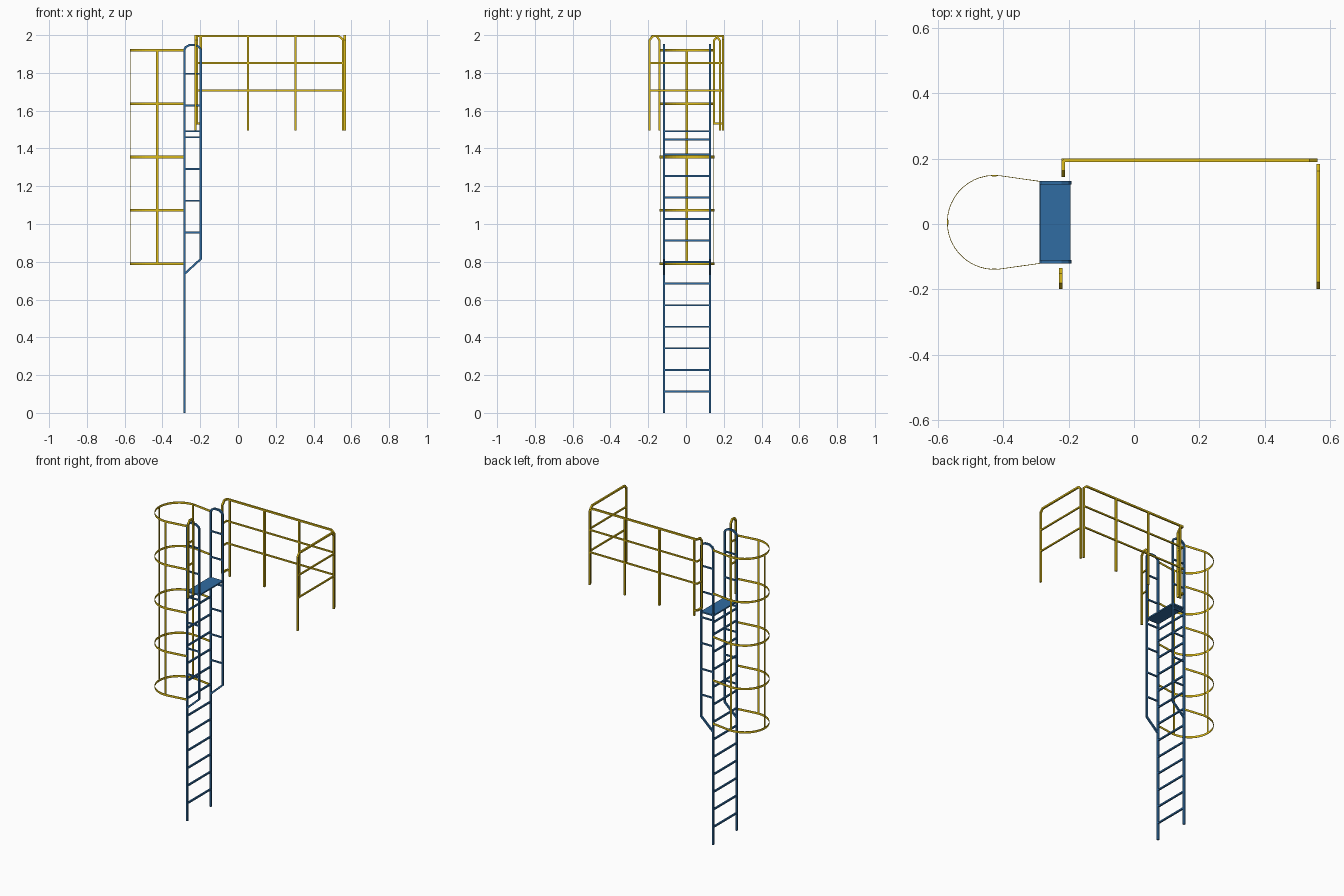
import bpy, bmesh, math
from mathutils import Vector

if "Cube" in bpy.data.objects:
    bpy.data.objects.remove(bpy.data.objects["Cube"])


def material(name, color):
    m = bpy.data.materials.new(name)
    m.diffuse_color = color
    m.use_nodes = True
    m.node_tree.nodes["Principled BSDF"].inputs["Base Color"].default_value = m.diffuse_color
    return m


BLUE = material("blue_paint", (0.03, 0.15, 0.36, 1))
GOLD = material("yellow_paint", (0.72, 0.5, 0.01, 1))


def add_object(name, bm, mat):
    bmesh.ops.recalc_face_normals(bm, faces=bm.faces)
    me = bpy.data.meshes.new(name)
    bm.to_mesh(me)
    bm.free()
    me.materials.append(mat)
    ob = bpy.data.objects.new(name, me)
    bpy.context.collection.objects.link(ob)
    return ob


def bars(name, paths, r, mat):
    """Square tubes with mitred corners along planar paths, as one mesh."""
    bm = bmesh.new()
    for path in paths:
        pts = [Vector(p) for p in path]
        dirs = [(b - a).normalized() for a, b in zip(pts, pts[1:])]
        # normal of the plane the path lies in
        n = Vector((0, 0, 0))
        for d in dirs[1:]:
            n = dirs[0].cross(d)
            if n.length > 1e-4:
                break
        if n.length < 1e-4:
            n = Vector((0, 1, 0)) if abs(dirs[0].y) < 0.5 else Vector((0, 0, 1))
        n.normalize()
        rings = []
        for i, p in enumerate(pts):
            a = n.cross(dirs[max(i - 1, 0)])
            b = n.cross(dirs[min(i, len(dirs) - 1)])
            side = (a + b) / (1 + a.dot(b))
            rings.append([bm.verts.new(p + r * (u * side + v * n))
                          for u, v in ((1, 1), (-1, 1), (-1, -1), (1, -1))])
        for q, s in zip(rings, rings[1:]):
            for k in range(4):
                j = (k + 1) % 4
                bm.faces.new((q[k], q[j], s[j], s[k]))
        bm.faces.new(rings[0])
        bm.faces.new(rings[-1])
    return add_object(name, bm, mat)


def strap(name, pts, rise, thick, mat):
    """Flat bar: path extruded along 'rise' and given thickness."""
    bm = bmesh.new()
    rise = Vector(rise)
    lo = [bm.verts.new(Vector(p) - rise / 2) for p in pts]
    hi = [bm.verts.new(Vector(p) + rise / 2) for p in pts]
    for i in range(len(pts) - 1):
        bm.faces.new((lo[i], lo[i + 1], hi[i + 1], hi[i]))
    ob = add_object(name, bm, mat)
    mod = ob.modifiers.new("thickness", 'SOLIDIFY')
    mod.thickness = thick
    mod.offset = 0
    return ob


# Ladder: side frames with walk-through handrail loops
XF, XB, YC, HW = -0.284, -0.197, 0.005, 0.121
sides = (YC - HW, YC + HW)
for label, y in zip(("near", "far"), sides):
    bars(f"{label}_stringer",
         [[(XF, y, 0), (XF, y, 1.922), (-0.277, y, 1.936), (-0.258, y, 1.947),
           (-0.224, y, 1.947), (-0.205, y, 1.936), (XB, y, 1.922),
           (XB, y, 0.815), (XF, y, 0.735)]], 0.0055, BLUE)
    bars(f"{label}_frame_braces",
         [[(XF, y, 0.955 + 0.168 * i), (XB, y, 0.955 + 0.168 * i)]
          for i in range(6)], 0.0045, BLUE)

# Rungs
levels = [0.114 * i for i in range(1, 13)] + [1.447]
bars("rungs", [[(XF, sides[0], z), (XF, sides[1], z)] for z in levels],
     0.005, BLUE)

# Step-off platform
strap("platform", [(-0.288, YC, 1.491), (-0.195, YC, 1.491)],
      (0, 2 * HW, 0), 0.009, BLUE)

# Safety cage hoops
CX, R = -0.428, 0.144
arc = [(CX + R * math.cos(math.radians(a)), YC + R * math.sin(math.radians(a)))
       for a in range(84, 277, 8)]
plan = [(XF, sides[1] + 0.004)] + arc + [(XF, sides[0] - 0.004)]
for i in range(5):
    z = 0.79 + 0.2825 * i
    strap(f"cage_hoop_{i + 1}", [(x, y, z) for x, y in plan],
          (0, 0, 0.014), 0.002, GOLD)

# Cage vertical straps
for label, a in (("far", 90), ("middle", 180), ("near", 270)):
    c, s = math.cos(math.radians(a)), math.sin(math.radians(a))
    x, y = CX + (R - 0.002) * c, YC + (R - 0.002) * s
    strap(f"{label}_cage_strap", [(x, y, 0.784), (x, y, 1.926)],
          (-s * 0.013, c * 0.013, 0), 0.002, GOLD)

# Guardrails
ZT, ZB, MID, PR = 1.9945, 1.495, (1.852, 1.707), 0.0055
XL, XP, XR, YR = -0.217, -0.197, 0.557, 0.1955

# Long side rail with chamfered corner and return loop at the ladder
bars("side_rail_frame",
     [[(XR, YR, ZB), (XR, YR, 1.975), (0.535, YR, ZT), (XL, YR, ZT)],
      [(XL, YR, ZT), (XL, 0.167, ZT), (XL, 0.149, 1.972), (XL, 0.149, 1.533),
       (XL, YR, 1.533)],
      [(XL, YR, 1.533), (XP, YR, 1.533)]]
     + [[(x, YR, ZB), (x, YR, ZT)] for x in (XP, 0.054, 0.304)], PR, GOLD)
bars("side_rail_midbars",
     [[(XL, 0.149, z), (XL, YR, z), (XR, YR, z)] for z in MID], 0.0045, GOLD)

# End rail
XE = 0.565
bars("end_rail_frame",
     [[(XE, -0.194, ZB), (XE, -0.194, 1.972), (XE, -0.175, ZT),
       (XE, 0.16, ZT), (XE, 0.179, 1.972), (XE, 0.179, ZB)]], PR, GOLD)
bars("end_rail_midbars",
     [[(XE, -0.194, z), (XE, 0.179, z)] for z in MID], 0.0045, GOLD)

# Short rail loop on the near side of the ladder
XN = -0.224
bars("near_rail_loop",
     [[(XN, -0.14, ZB), (XN, -0.14, 1.972), (XN, -0.155, ZT),
       (XN, -0.178, ZT), (XN, -0.194, 1.972), (XN, -0.194, ZB)]], PR, GOLD)
bars("near_rail_midbars",
     [[(XN, -0.194, z), (XN, -0.14, z)] for z in MID], 0.0045, GOLD)
